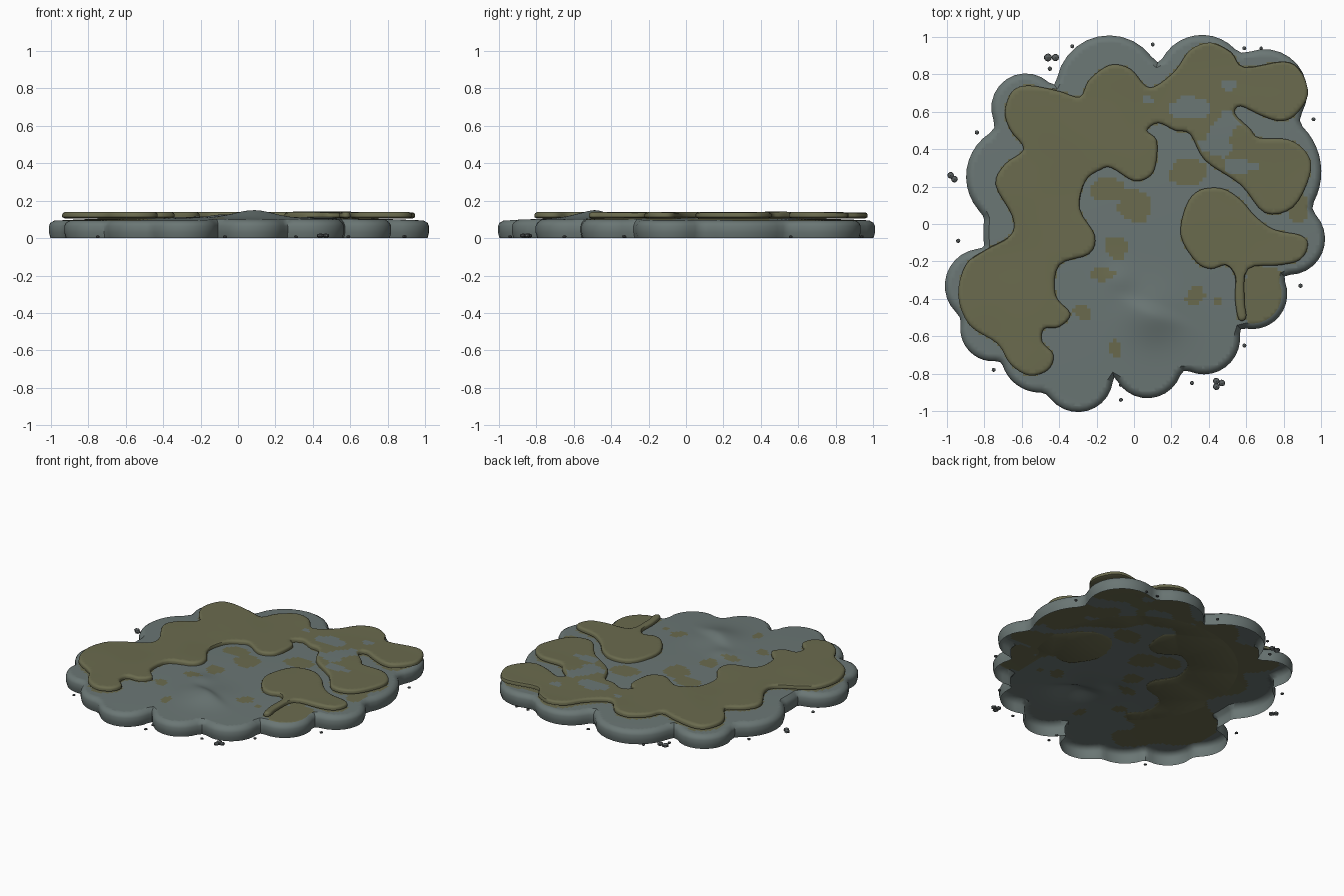
import bpy, bmesh, math, random
from mathutils import Vector, noise

random.seed(4)
if "Cube" in bpy.data.objects:
    bpy.data.objects.remove(bpy.data.objects["Cube"], do_unlink=True)


def make_material(name, color):
    mat = bpy.data.materials.new(name)
    mat.use_nodes = True
    mat.diffuse_color = (*color, 1)
    mat.node_tree.nodes["Principled BSDF"].inputs["Base Color"].default_value = (*color, 1)
    return mat


ROCK = make_material("grey rock", (0.145, 0.182, 0.176))
MOSS = make_material("olive moss", (0.145, 0.146, 0.076))
PEBBLE = make_material("dark pebble", (0.095, 0.108, 0.11))

# Scalloped rock edge, clockwise: notch x, notch y (percent), bulge of the lobe that follows
LOBES = [(-42, 72, .41), (13, 84, .32), (57, 90, .44), (87, 55, .2), (94, 8, .41),
         (79, -27, .37), (56, -55, .36), (26, -77, .4), (-11, -80, .42), (-47, -90, .2),
         (-71, -73, .3), (-92, -50, .39), (-80, -13, .03), (-80, 4, .28), (-73, 51, .52)]

# Big moss carpet: outer edge, then inner edge (percent, clockwise)
CARPET_OUTER = [(-80, -14), (-66, -6), (-65, 4), (-74, 21), (-69, 32), (-59, 40), (-66, 50),
                (-69, 60), (-65, 71), (-56, 74), (-40, 71), (-29, 68), (-24, 77), (-13, 85),
                (-2, 83), (6, 74), (12, 74), (22, 82), (30, 93), (41, 97), (52, 92), (59, 84),
                (80, 87), (89, 82), (93, 69), (86, 58), (78, 55), (68, 58), (57, 63), (54, 59),
                (62, 51), (67, 46), (83, 45), (93, 37), (94, 26)]
CARPET_INNER = [(85, 9), (70, 6), (57, 21), (38, 34), (30, 48), (22, 50), (13, 54), (7, 50),
                (12, 45), (12, 34), (9, 26), (0, 23), (-12, 30), (-18, 29), (-26, 23),
                (-29, 8), (-21, -6), (-24, -16), (-40, -22), (-42, -38), (-34, -48),
                (-40, -55), (-48, -56), (-49, -63), (-43, -70), (-46, -78), (-56, -81),
                (-66, -75), (-73, -64), (-88, -54), (-94, -38), (-90, -22)]
# Small moss carpet with its narrow tongue
ISLET = [(25, -6), (28, 10), (35, 18), (47, 19), (57, 13), (65, 4), (75, -3), (89, -6),
         (93, -11), (89, -19), (78, -22), (61, -24), (59, -40), (60, -50), (56, -51),
         (54, -40), (54, -28), (49, -22), (41, -24), (33, -20)]

# Painted blotches: centre x, y and radius x, y (percent)
MOSS_BLOTS = [(-14, 18, 9, 6), (0, 9, 8, 8), (29, 27, 9, 8), (-10, -12, 6, 6), (-16, -27, 6, 4),
              (-28, -47, 5, 4), (33, -38, 5, 5), (45, -41, 3, 3), (-10, -67, 3, 5),
              (69, -41, 12, 20), (88, 8, 5, 8)]
ROCK_BLOTS = [(31, 62, 11, 6), (53, 57, 7, 5), (46, 45, 7, 9), (58, 31, 9, 4),
              (50, 74, 4, 3), (7, 67, 3, 3), (35, 42, 6, 4)]


def scalloped_outline(lobes, steps=12):
    """Joins the notches with bulged arcs, softens the notches, returns it counter-clockwise."""
    pts = []
    for i, (x, y, bulge) in enumerate(lobes):
        a = Vector((x, y)) / 100
        b = Vector(lobes[(i + 1) % len(lobes)][:2]) / 100
        chord = (b - a).length
        along = (b - a) / chord
        out = Vector((-along.y, along.x))
        half = 2 * math.atan(2 * bulge)
        radius = chord / 2 / math.sin(half)
        for k in range(steps):
            t = half * (2 * k / steps - 1)
            pts.append((a + b) / 2 + along * radius * math.sin(t)
                       + out * radius * (math.cos(t) - math.cos(half)))
    n = len(pts)
    pts = [(pts[i - 1] + 2 * pts[i] + pts[(i + 1) % n]) / 4 for i in range(n)]
    return pts[::-1]


def smooth_outline(points, steps=4):
    """Closed smooth curve through the points, returned counter-clockwise."""
    p = [Vector(q) / 100 for q in points]
    n, pts = len(p), []
    for i in range(n):
        a, b, c, d = p[i - 1], p[i], p[(i + 1) % n], p[(i + 2) % n]
        for k in range(steps):
            t = k / steps
            pts.append(b + (c - a) * t / 2 + (2 * a - 5 * b + 4 * c - d) * t * t / 2
                       + (3 * b - a - 3 * c + d) * t ** 3 / 2)
    return pts[::-1]


def inset_outline(pts, amount):
    result = []
    for i, p in enumerate(pts):
        d = (pts[(i + 1) % len(pts)] - pts[i - 1]).normalized()
        result.append(p + Vector((-d.y, d.x)) * amount)
    return result


def inside(pts, x, y):
    hit = False
    for i, b in enumerate(pts):
        a = pts[i - 1]
        if (a.y > y) != (b.y > y) and x < a.x + (b.x - a.x) * (y - a.y) / (b.y - a.y):
            hit = not hit
    return hit


def in_blots(blots, x, y):
    limit = 1 + 0.9 * noise.noise(Vector((x * 9, y * 9, 0)))
    return any(((x * 100 - cx) / rx) ** 2 + ((y * 100 - cy) / ry) ** 2 < limit
               for cx, cy, rx, ry in blots)


def rock_height(x, y):
    """Gentle dome with a creased hump near the front."""
    hump = 0.042 * math.exp(-((x - .1) ** 2 + (y + .46) ** 2) / .022)
    side = (y + .4) + .4 * (x + .03)
    hump *= .35 + .65 / (1 + math.exp(side / .014))
    knob = 0.012 * math.exp(-((x + .08) ** 2 + (y + .3) ** 2) / .006)
    return .094 + .022 * max(0, 1 - x * x - y * y) + hump + knob


def moss_height(x, y):
    return .139 + .004 * noise.noise(Vector((x * 3, y * 3, 1)))


def rock_paint(x, y):
    covered = inside(carpet_edge, x, y) or inside(islet_edge, x, y)
    if covered:
        return not in_blots(ROCK_BLOTS, x, y)
    return in_blots(MOSS_BLOTS, x, y)


def moss_paint(x, y):
    return not in_blots(ROCK_BLOTS, x, y)


def build_slab(name, outline, rings, height, paint, side_slot, closed):
    """Stacks (inset, level) rings into a wall and caps it with a gridded, painted top."""
    bm = bmesh.new()
    loops = []
    for inset, level in rings:
        loops.append([bm.verts.new((p.x, p.y, level)) for p in inset_outline(outline, inset)])
    n = len(outline)
    for low, high in zip(loops, loops[1:]):
        for i in range(n):
            j = (i + 1) % n
            bm.faces.new((low[i], low[j], high[j], high[i])).material_index = side_slot
    if closed:
        bm.faces.new(loops[0][::-1]).material_index = side_slot
    # Top is cut into a fine grid so that it can be shaped and painted
    cap = bm.faces.new(loops[-1])
    top_level = rings[-1][1]
    cell = 0.02
    for axis in (Vector((1, 0, 0)), Vector((0, 1, 0))):
        for k in range(-50, 51):
            geom = [f for f in bm.faces if all(abs(v.co.z - top_level) < 1e-5 for v in f.verts)]
            edges = {e for f in geom for e in f.edges}
            verts = {v for f in geom for v in f.verts}
            bmesh.ops.bisect_plane(bm, geom=geom + list(edges) + list(verts), dist=1e-5,
                                   plane_co=axis * (k + .37) * cell, plane_no=axis)
    top = [f for f in bm.faces if all(abs(v.co.z - top_level) < 1e-5 for v in f.verts)]
    for f in top:
        c = f.calc_center_median()
        f.material_index = 1 if paint(c.x, c.y) else 0
    for v in {v for f in top for v in f.verts}:
        v.co.z = height(v.co.x, v.co.y)
    bmesh.ops.triangulate(bm, faces=[f for f in bm.faces if len(f.verts) > 4])
    mesh = bpy.data.meshes.new(name)
    bm.to_mesh(mesh)
    bm.free()
    mesh.materials.append(ROCK)
    mesh.materials.append(MOSS)
    obj = bpy.data.objects.new(name, mesh)
    bpy.context.collection.objects.link(obj)
    return obj


rock_edge = scalloped_outline(LOBES)
carpet_edge = smooth_outline(CARPET_OUTER + CARPET_INNER)
islet_edge = smooth_outline(ISLET)

# Rock shell, open underneath, with a rounded rim
parts = [build_slab("rock_slab", rock_edge,
                    [(.008, 0), (0, .03), (0, .065), (.008, .082), (.03, .094)],
                    rock_height, rock_paint, 0, False)]
# Moss carpets with rounded edges
moss_rings = [(.012, .106), (0, .112), (0, .127), (.004, .134), (.014, .139)]
for name, edge in (("moss_carpet", carpet_edge), ("moss_islet", islet_edge)):
    parts.append(build_slab(name, edge, moss_rings, moss_height, moss_paint, 1, True))

bpy.ops.object.select_all(action="DESELECT")
for obj in parts:
    obj.select_set(True)
bpy.context.view_layer.objects.active = parts[0]
bpy.ops.object.shade_smooth_by_angle(angle=math.radians(40))

# Pebbles scattered around the rim: x, y and radius (percent)
PEBBLES = [(-46, 89, 2.4), (-42, 89, 2.2), (-45, 83, 1.3), (-33, 95, 1.2), (10, 96, 1.2),
           (59, 94, 1.2), (68, 94, 1), (96, 56, 1.2), (89, -33, 1.3), (59, -65, 1.2),
           (44, -84, 2), (47, -85, 2), (44, -87, 2), (31, -85, 1.2), (-7, -86, 1.2),
           (-7, -94, 1.2), (-75, -78, 1.2), (-94, -9, 1.3), (-98, 26, 2), (-96, 24, 2),
           (-84, 49, 1.3)]
for i, (x, y, r) in enumerate(PEBBLES):
    bpy.ops.mesh.primitive_ico_sphere_add(subdivisions=1, radius=r / 100,
                                          location=(x / 100, y / 100, r / 150),
                                          rotation=(0, 0, random.uniform(0, math.tau)))
    pebble = bpy.context.object
    pebble.name = f"pebble_{i + 1}"
    pebble.scale.z = 2 / 3
    pebble.data.materials.append(PEBBLE)
